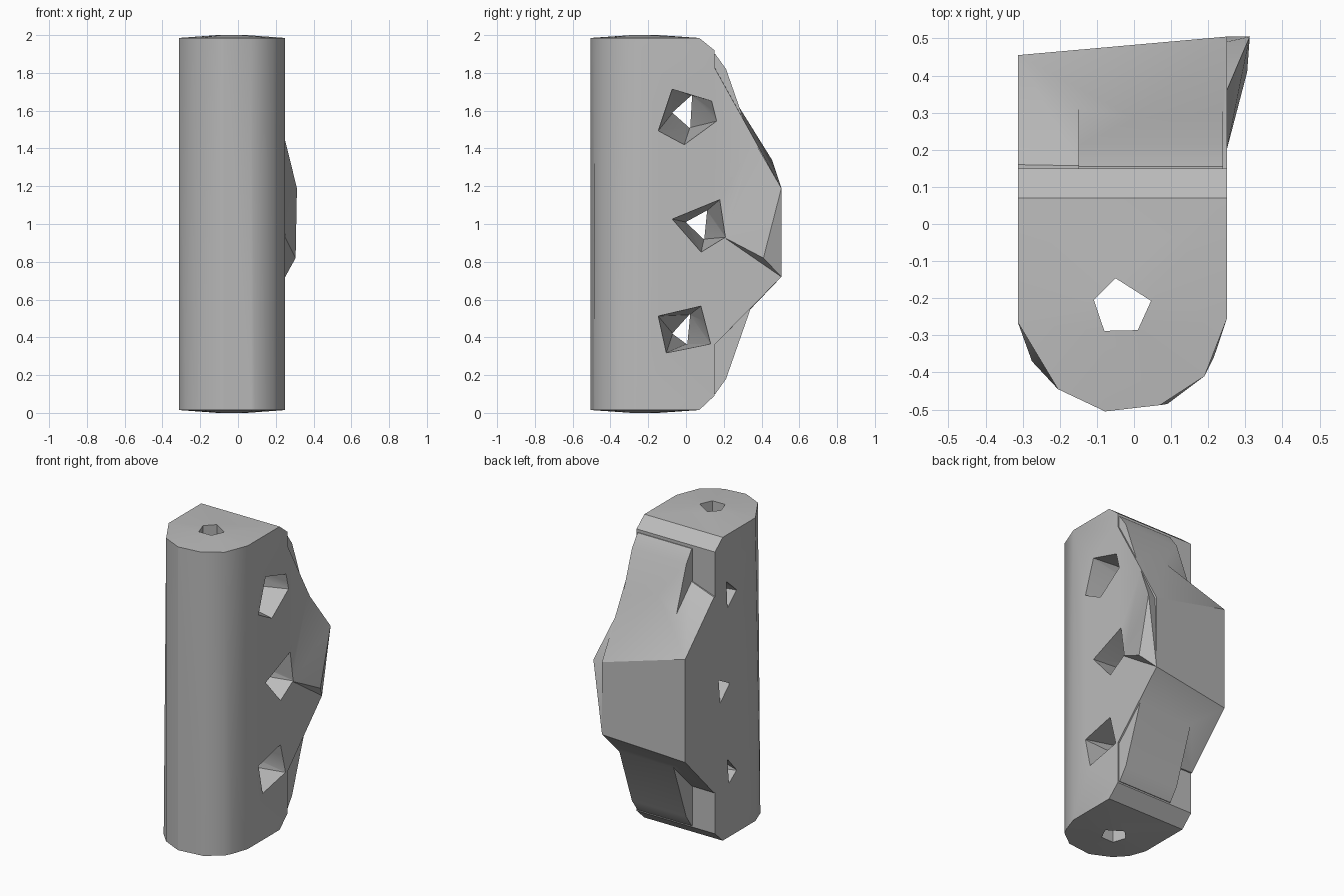
import bpy
import bmesh
import math

if "Cube" in bpy.data.objects:
    bpy.data.objects.remove(bpy.data.objects["Cube"], do_unlink=True)

grey = bpy.data.materials.new("plain_grey")
grey.use_nodes = True
colour = (0.5, 0.5, 0.5, 1)
grey.diffuse_color = colour
grey.node_tree.nodes["Principled BSDF"].inputs["Base Color"].default_value = colour

LEFT, RIGHT = 0.25, -0.313


def hull(name, points):
    """Convex solid around a few corner points."""
    bm = bmesh.new()
    for p in points:
        bm.verts.new(p)
    result = bmesh.ops.convex_hull(bm, input=bm.verts)
    spare = {g for g in result["geom_interior"] + result["geom_unused"]
             if isinstance(g, bmesh.types.BMVert)}
    bmesh.ops.delete(bm, geom=list(spare), context="VERTS")
    bmesh.ops.dissolve_limit(bm, angle_limit=0.01, verts=bm.verts, edges=bm.edges)
    bmesh.ops.recalc_face_normals(bm, faces=bm.faces)
    mesh = bpy.data.meshes.new(name)
    bm.to_mesh(mesh)
    bm.free()
    mesh.materials.append(grey)
    ob = bpy.data.objects.new(name, mesh)
    bpy.context.collection.objects.link(ob)
    return ob


def combine(target, tool, operation):
    """Apply a boolean and discard the tool."""
    mod = target.modifiers.new(tool.name, "BOOLEAN")
    mod.object = tool
    mod.operation = operation
    mod.solver = "EXACT"
    bpy.context.view_layer.objects.active = target
    bpy.ops.object.modifier_apply(modifier=mod.name)
    bpy.data.objects.remove(tool, do_unlink=True)


def across(profile, x0, x1):
    """Corner points of a (y, z) profile spanning x0 to x1."""
    return [(x, y, z) for x in (x0, x1) for y, z in profile]


# Rounded column with slightly domed ends and chamfered back edges
rounded = [(RIGHT, -0.265), (-0.205, -0.445), (-0.078, -0.505),
           (0.07, -0.488), (0.19, -0.41), (LEFT, -0.256)]
bottom_extra = [(-0.275, -0.37), (0.09, -0.485), (0.215, -0.36)]
bore = [(-0.05, -0.146), (0.046, -0.207), (0.01, -0.286),
        (-0.08, -0.288), (-0.108, -0.205)]
points = [(x, y, z) for z in (0.015, 1.985) for x, y in rounded]
points += [(x, y, 0.015) for x, y in bottom_extra]
points += [(x, y, z) for z in (0, 2) for x, y in bore]
points += across([(0.07, 1.985), (0.15, 1.92), (0.15, 0.09), (0.07, 0.015)],
                 RIGHT, LEFT)
body = hull("grip_body", points)

# Back bulge, lower on one side
right_side = [(0.1, 1.63), (0.16, 1.63), (0.455, 1.34),
              (0.455, 0.67), (0.16, 0.36), (0.1, 0.36)]
left_side = [(0.1, 1.83), (0.15, 1.83), (0.36, 1.44), (0.505, 1.19),
             (0.505, 0.72), (0.15, 0.36), (0.1, 0.36)]
combine(body, hull("back_bulge", [(RIGHT, y, z) for y, z in right_side]
                   + [(LEFT, y, z) for y, z in left_side]), "UNION")

# Flared edge of the bulge
combine(body, hull("flared_edge", [
    (LEFT, 0.2, 0.93), (LEFT, 0.36, 1.44), (0.312, 0.505, 1.19),
    (0.305, 0.41, 0.82), (LEFT, 0.505, 0.72), (0.2, 0.48, 1.19),
    (0.2, 0.3, 1.0)]), "UNION")

# Raised pads above and below the bulge
for name, flip in (("upper_pad", False), ("lower_pad", True)):
    profile = [(0.1, 1.9), (0.155, 1.9), (0.212, 1.82), (0.345, 1.44), (0.1, 1.44)]
    if flip:
        profile = [(y, 2 - z) for y, z in profile]
    combine(body, hull(name, across(profile, -0.15, 0.24)), "UNION")

# Tapering side holes: wide mouth on the left, small triangle on the right
holes = [
    ([(-0.074, 1.714), (0.138, 1.65), (0.164, 1.545), (-0.01, 1.418), (-0.148, 1.492)],
     [(-0.07, 1.59), (0.03, 1.68), (0.02, 1.51)]),
    ([(-0.074, 1.026), (0.18, 1.13), (0.21, 0.93), (0.08, 0.85)],
     [(0.0, 1.01), (0.11, 1.07), (0.095, 0.92)]),
    ([(-0.148, 0.513), (0.08, 0.566), (0.132, 0.365), (-0.105, 0.317)],
     [(-0.07, 0.42), (0.02, 0.52), (0.005, 0.365)]),
]
for mouth, tip in holes:
    cutter = hull("side_hole", [(LEFT + 0.01, y, z) for y, z in mouth]
                  + [(RIGHT - 0.01, y, z) for y, z in tip])
    combine(body, cutter, "DIFFERENCE")

# Vertical bore through the column
combine(body, hull("vertical_bore", [(x, y, z) for z in (-0.1, 2.1) for x, y in bore]),
        "DIFFERENCE")

# Soft front, crisp corners
bpy.ops.object.select_all(action="DESELECT")
body.select_set(True)
bpy.context.view_layer.objects.active = body
bpy.ops.object.shade_smooth_by_angle(angle=math.radians(30))
